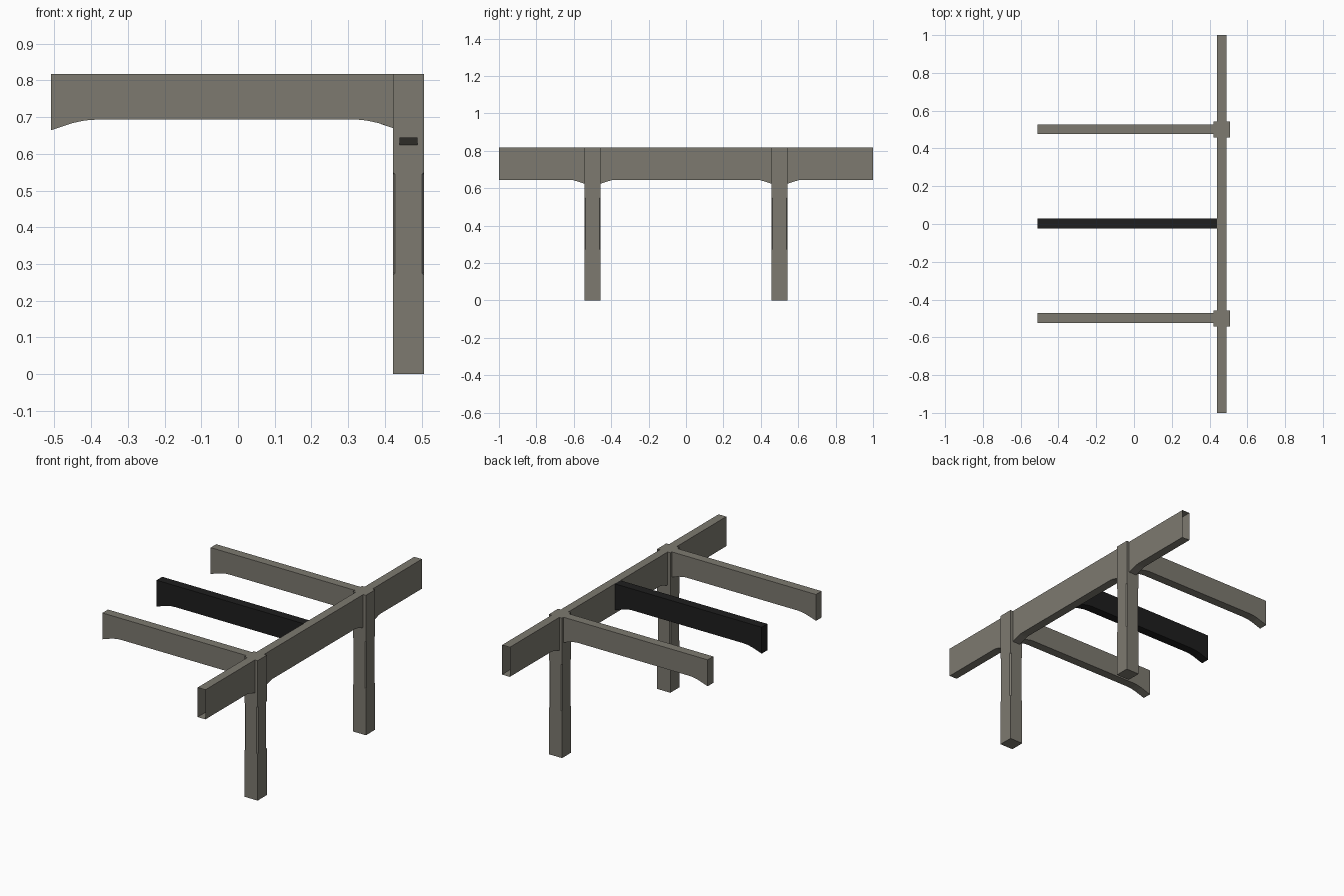
import bpy, bmesh

if "Cube" in bpy.data.objects:
    bpy.data.objects.remove(bpy.data.objects["Cube"])

def material(name, col):
    m = bpy.data.materials.new(name)
    m.diffuse_color = (*col, 1)
    m.use_nodes = True
    m.node_tree.nodes["Principled BSDF"].inputs["Base Color"].default_value = m.diffuse_color
    return m

GREY = material("weathered_grey", (0.205, 0.193, 0.162))
BLACK = material("charcoal_black", (0.013, 0.013, 0.013))
TOP = 0.818

def finish(bm, name, mat):
    bmesh.ops.remove_doubles(bm, verts=bm.verts, dist=0.0001)
    bmesh.ops.recalc_face_normals(bm, faces=bm.faces)
    me = bpy.data.meshes.new(name)
    bm.to_mesh(me)
    bm.free()
    me.materials.append(mat)
    ob = bpy.data.objects.new(name, me)
    bpy.context.collection.objects.link(ob)
    return ob

def beam(name, mat, under, axis, centre, half, caps):
    """Beam from its underside profile (position, z); caps = close (start, end)."""
    bm = bmesh.new()
    def vert(s, off, z):
        return bm.verts.new((s, centre + off, z) if axis == 'x' else (centre + off, s, z))
    rows = [[vert(s, o, z) for o, z in ((-half, b), (half, b), (half, TOP), (-half, TOP))]
            for s, b in under]
    for a, b in zip(rows, rows[1:]):
        for i in range(4):
            j = (i + 1) % 4
            bm.faces.new((a[i], a[j], b[j], b[i]))
    for on, row in zip(caps, (rows[0], rows[-1])):
        if on:
            bm.faces.new(row)
    return finish(bm, name, mat)

def post(name, x, y, h=0.0425):
    """Square post with chamfered corners along its middle length."""
    bm = bmesh.new()
    rings = []
    for z, c in ((0, 0), (0.27, 0), (0.275, 0.006), (0.545, 0.006), (0.55, 0), (TOP, 0)):
        k = h - c
        pts = ((h, -k), (h, k), (k, h), (-k, h), (-h, k), (-h, -k), (-k, -h), (k, -h))
        rings.append([bm.verts.new((x + px, y + py, z)) for px, py in pts])
    for a, b in zip(rings, rings[1:]):
        for i in range(8):
            j = (i + 1) % 8
            bm.faces.new((a[i], a[j], b[j], b[i]))
    bm.faces.new(rings[0])
    bm.faces.new(rings[-1])
    return finish(bm, name, GREY)

# posts
for side, y in (("front", -0.5), ("back", 0.5)):
    post(side + "_post", 0.4645, y)

# cross beams, with curved haunches at their ends
left = [(-0.51, 0.664), (-0.45, 0.684), (-0.418, 0.691), (-0.39, 0.693)]
right = [(0.33, 0.693), (0.35, 0.691), (0.382, 0.684)]
for side, y in (("front", -0.498), ("back", 0.502)):
    beam(side + "_cross_beam", GREY, left + right + [(0.422, 0.6705)], 'x', y, 0.026, (True, False))
beam("middle_cross_beam", BLACK, left + right + [(0.44, 0.664)], 'x', 0.003, 0.026, (True, False))

# long beam in three runs between and beyond the posts, hollow at its outer ends
def haunch(sign):
    return [(0.5 + sign * d, z) for d, z in
            ((0.042, 0.624), (0.085, 0.638), (0.103, 0.643), (0.12, 0.645))]

outer = haunch(1) + [(1.0, 0.645)]
inner = haunch(-1)
beam("back_long_beam", GREY, outer, 'y', 0.4645, 0.025, (False, False))
beam("front_long_beam", GREY, [(-s, z) for s, z in outer], 'y', 0.4645, 0.025, (False, False))
beam("middle_long_beam", GREY, [(-s, z) for s, z in inner] + inner[::-1], 'y', 0.4645, 0.025,
     (False, False))
